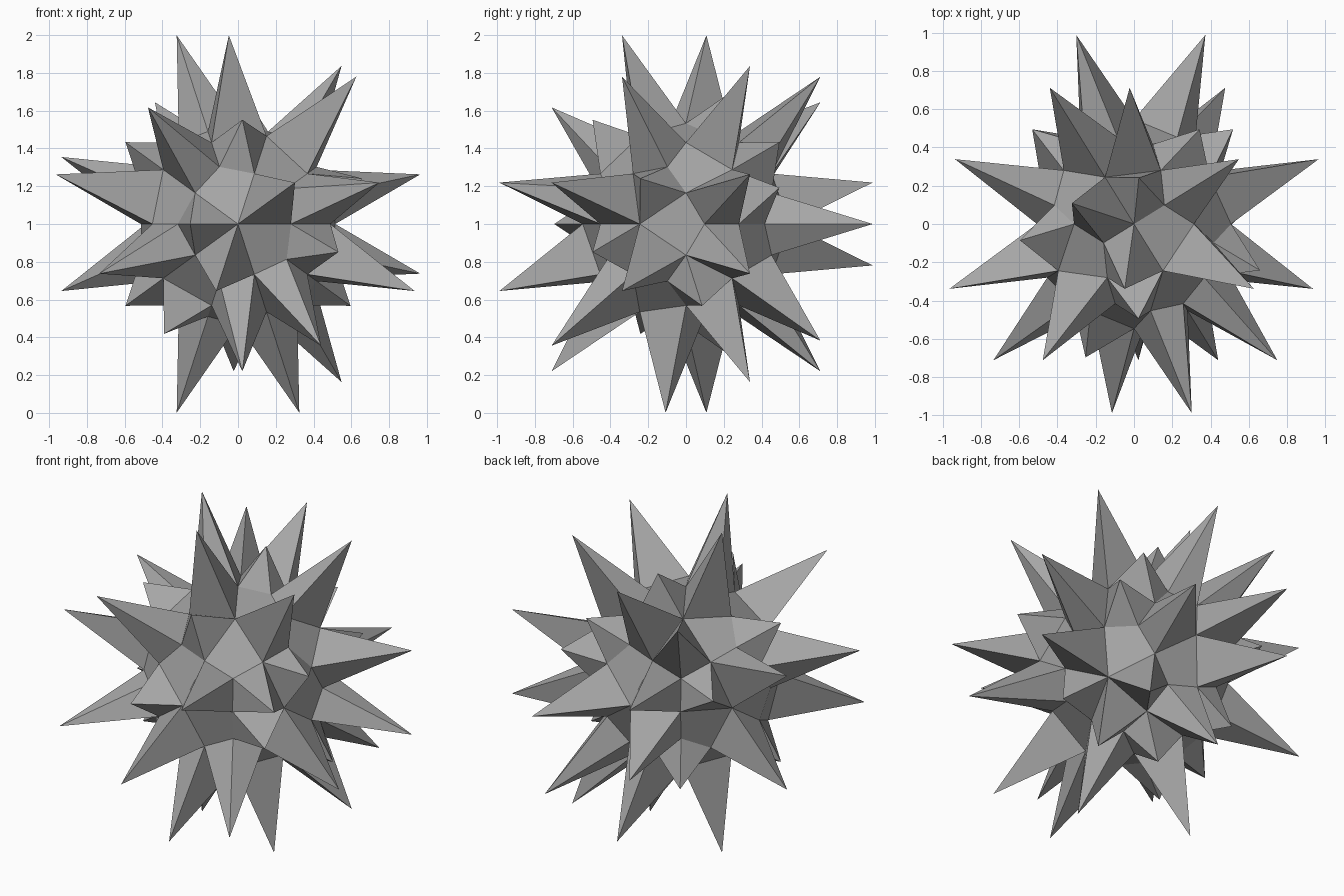
import bpy
import bmesh
from math import cos, sin, atan2, radians, degrees
from itertools import combinations
from mathutils import Vector

old = bpy.data.objects.get("Cube")
if old:
    bpy.data.objects.remove(old, do_unlink=True)

# Grey stone colour
grey = bpy.data.materials.new("mid_grey")
grey.use_nodes = True
colour = (0.38, 0.38, 0.38, 1)
grey.diffuse_color = colour
grey.node_tree.nodes["Principled BSDF"].inputs["Base Color"].default_value = colour


# Icosahedron directions, with the poles on the y axis
def ring(y, start):
    r = (1 - y * y) ** 0.5
    return [Vector((r * cos(radians(start + 72 * k)), y,
                    r * sin(radians(start + 72 * k)))) for k in range(5)]


low = 5 ** -0.5
corners = [Vector((0, 1, 0)), Vector((0, -1, 0))] + ring(low, 36) + ring(-low, 0)
triangles = [t for t in combinations(corners, 3)
             if all(p.dot(q) > 0.4 for p, q in combinations(t, 2))]

# Radii of the kite-faced core, and tip offsets (along corner, towards centre)
R_CORNER, R_EDGE, R_CENTRE = 0.547, 0.533, 0.524
TIPS = {"L": (0.988, 0.373), "S": (0.697, 0.253)}

# Three kites per triangle
kites = []
for tri in triangles:
    centre = (tri[0] + tri[1] + tri[2]).normalized()
    for i in range(3):
        v, a, b = tri[i], tri[i - 1], tri[i - 2]
        side = (centre - v * centre.dot(v)).normalized()
        outline = [v * R_CORNER, (v + a).normalized() * R_EDGE,
                   centre * R_CENTRE, (v + b).normalized() * R_EDGE]
        kites.append((v, side, outline))


def tip_of(kite, kind):
    along, across = TIPS[kind]
    return kite[0] * along + kite[1] * across


def turn(kite):
    p = tip_of(kite, "L")
    return (degrees(atan2(p.z, p.x)) + 1) % 360


# Spikes ring by ring from back to front: L long, S short, - flat
rows = ["L-LL-", "SSLLS-SLL-", "LLS-LL-SLL", "-L-LS",
        "--SSL", "SLL-L-S--L", "L-SL-L-LLS", "L-SL-"]
kites.sort(key=lambda k: -tip_of(k, "L").y)

bm = bmesh.new()
lift = Vector((0, 0, 1))
for row in rows:
    band = sorted(kites[:len(row)], key=turn)
    kites = kites[len(row):]
    for kind, kite in zip(row, band):
        base = [bm.verts.new(p + lift) for p in kite[2]]
        if kind == "-":
            bm.faces.new(base)
        else:
            tip = bm.verts.new(tip_of(kite, kind) + lift)
            for i in range(4):
                bm.faces.new((base[i - 1], base[i], tip))

# Weld into one closed spiky body
bmesh.ops.remove_doubles(bm, verts=bm.verts[:], dist=0.001)
bmesh.ops.recalc_face_normals(bm, faces=bm.faces[:])
mesh = bpy.data.meshes.new("spiky_star")
bm.to_mesh(mesh)
bm.free()
mesh.materials.append(grey)
star = bpy.data.objects.new("spiky_star", mesh)
bpy.context.collection.objects.link(star)
